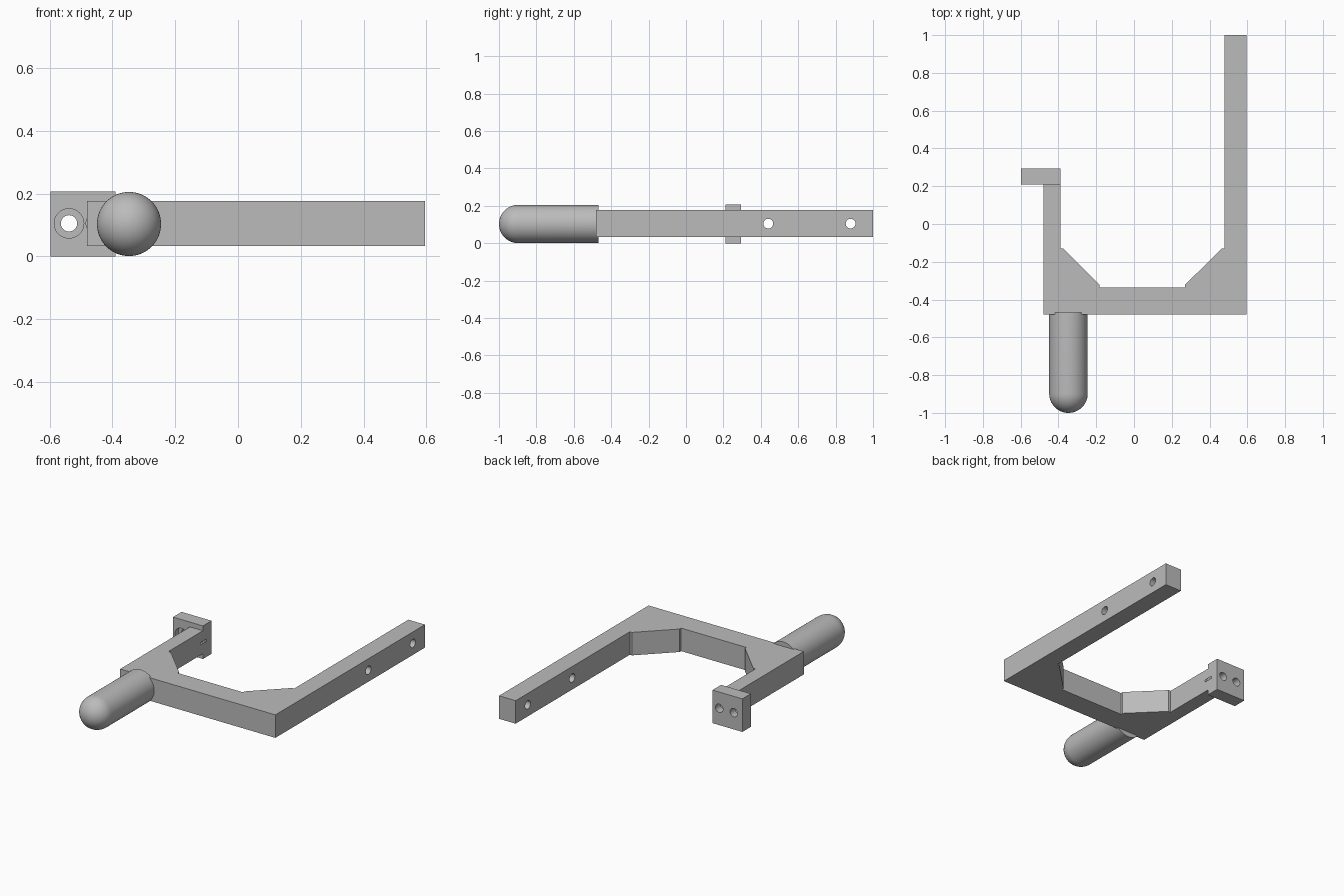
import bpy, bmesh
from math import pi, sin, cos
from mathutils import Matrix

cube = bpy.data.objects.get("Cube")
if cube:
    bpy.data.objects.remove(cube, do_unlink=True)

grey = bpy.data.materials.new("plain grey")
grey.use_nodes = True
grey.diffuse_color = (0.5, 0.5, 0.5, 1)
grey.node_tree.nodes["Principled BSDF"].inputs["Base Color"].default_value = (0.5, 0.5, 0.5, 1)

MID = 0.105  # shared height of the hole and handle axes


def finish(name, bm):
    bmesh.ops.recalc_face_normals(bm, faces=bm.faces)
    mesh = bpy.data.meshes.new(name)
    bm.to_mesh(mesh)
    bm.free()
    mesh.materials.append(grey)
    obj = bpy.data.objects.new(name, mesh)
    bpy.context.collection.objects.link(obj)
    return obj


def prism(name, outline, z0, z1):
    bm = bmesh.new()
    face = bm.faces.new([bm.verts.new((x, y, z0)) for x, y in outline])
    top = bmesh.ops.extrude_face_region(bm, geom=[face])["geom"]
    verts = [v for v in top if isinstance(v, bmesh.types.BMVert)]
    bmesh.ops.translate(bm, vec=(0, 0, z1 - z0), verts=verts)
    return finish(name, bm)


def drill(targets, axis, start, end, across, radius):
    """Cut a round hole along x or y between start and end."""
    bm = bmesh.new()
    mid = (start + end) / 2
    if axis == "X":
        place = Matrix.Translation((mid, across, MID)) @ Matrix.Rotation(pi / 2, 4, "Y")
    else:
        place = Matrix.Translation((across, mid, MID)) @ Matrix.Rotation(pi / 2, 4, "X")
    bmesh.ops.create_cone(bm, cap_ends=True, segments=48, radius1=radius,
                          radius2=radius, depth=end - start, matrix=place)
    cutter = finish("hole_cutter", bm)
    cutter.hide_render = True
    for target in targets:
        mod = target.modifiers.new("hole", "BOOLEAN")
        mod.operation = "DIFFERENCE"
        mod.solver = "EXACT"
        mod.object = cutter
        bpy.context.view_layer.objects.active = target
        bpy.ops.object.modifier_apply(modifier=mod.name)
    bpy.data.objects.remove(cutter, do_unlink=True)


# U-shaped frame with braced inner corners
frame = prism("frame", [
    (-0.48, -0.48), (0.595, -0.48), (0.595, 1), (0.48, 1),
    (0.48, -0.13), (0.465, -0.13), (0.27, -0.322), (0.27, -0.337),
    (-0.183, -0.337), (-0.183, -0.322), (-0.375, -0.13), (-0.39, -0.13),
    (-0.39, 0.21), (-0.48, 0.21)], 0.033, 0.177)

# Mounting plate at the end of the short arm
plate = prism("mounting_plate", [
    (-0.597, 0.21), (-0.39, 0.21), (-0.39, 0.295), (-0.597, 0.295)], 0, 0.207)

# Cross holes through the long arm
for y in (0.44, 0.88):
    drill([frame], "X", 0.4, 0.7, y, 0.026)

# Counterbored screw holes through the plate
for x, parts in ((-0.538, [plate]), (-0.4365, [plate, frame])):
    drill(parts, "Y", 0.185, 0.245, x, 0.047)
    drill([plate], "Y", 0.235, 0.35, x, 0.026)

# Round-ended handle, spun around its axis
RADIUS, STEPS = 0.102, 14
bm = bmesh.new()
outline = [(0, -0.468), (RADIUS, -0.468)]
outline += [(RADIUS * cos(a), -0.898 - RADIUS * sin(a))
            for a in (i * pi / 2 / STEPS for i in range(STEPS + 1))]
verts = [bm.verts.new((r, y, 0)) for r, y in outline]
edges = [bm.edges.new(pair) for pair in zip(verts, verts[1:])]
bmesh.ops.spin(bm, geom=verts + edges, cent=(0, 0, 0), axis=(0, 1, 0),
               angle=2 * pi, steps=64)
bmesh.ops.remove_doubles(bm, verts=bm.verts, dist=0.0001)
bmesh.ops.translate(bm, vec=(-0.347, 0, 0.103), verts=bm.verts)
handle = finish("handle", bm)

# Smooth the round surfaces and keep the sharp edges
bpy.ops.object.select_all(action="DESELECT")
for part in (frame, plate, handle):
    part.select_set(True)
bpy.context.view_layer.objects.active = frame
bpy.ops.object.shade_smooth_by_angle(angle=pi / 6)
